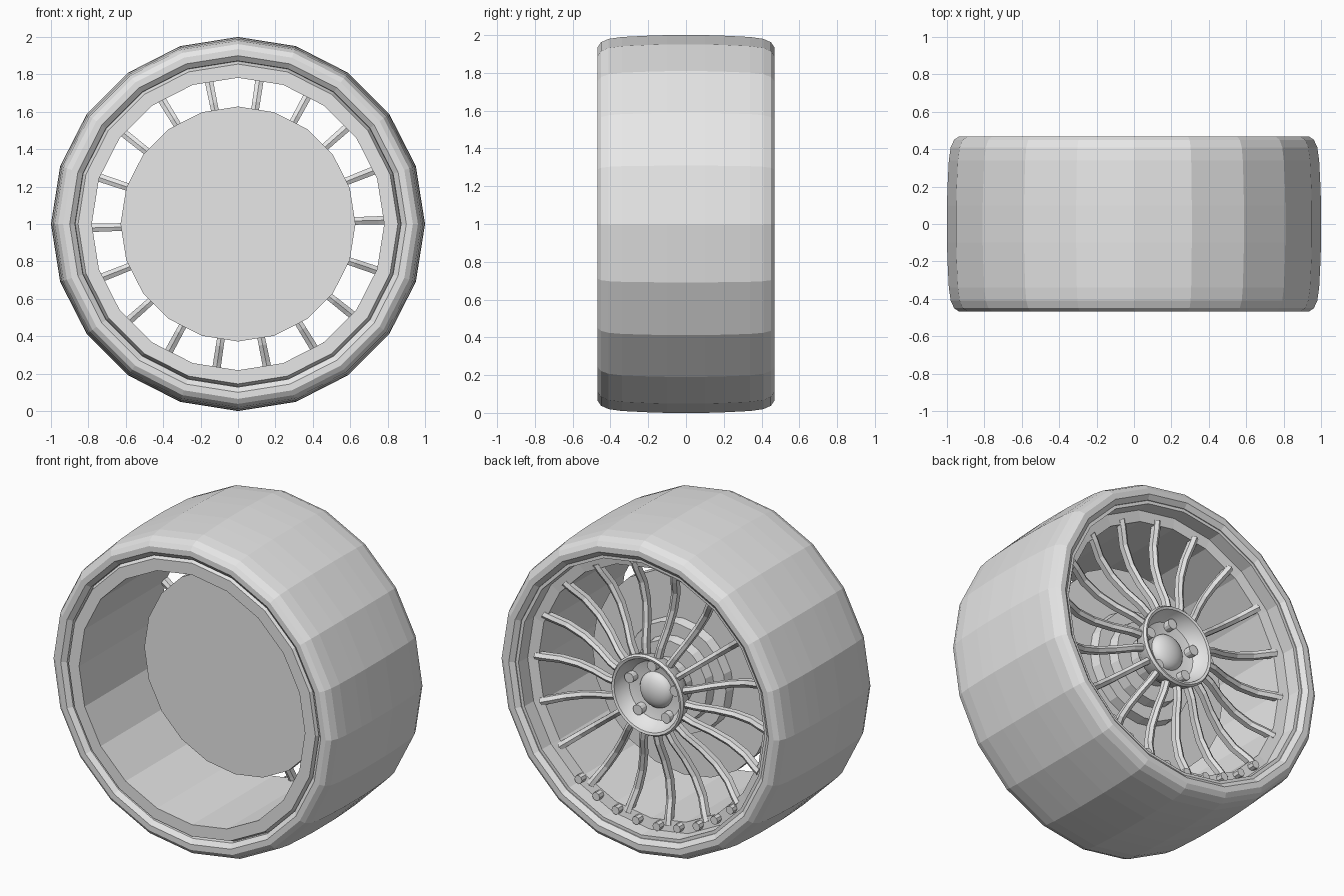
import bpy, bmesh, math
from mathutils import Matrix, Vector

cube = bpy.data.objects.get("Cube")
if cube:
    bpy.data.objects.remove(cube, do_unlink=True)

GREY = (0.8, 0.8, 0.8, 1)
mat = bpy.data.materials.new("plain grey")
mat.use_nodes = True
mat.diffuse_color = GREY
mat.node_tree.nodes["Principled BSDF"].inputs["Base Color"].default_value = GREY

CENTRE = Vector((0, 0, 1))


def finish(name, bm, smooth=False):
    bmesh.ops.recalc_face_normals(bm, faces=bm.faces)
    mesh = bpy.data.meshes.new(name)
    bm.to_mesh(mesh)
    bm.free()
    mesh.materials.append(mat)
    obj = bpy.data.objects.new(name, mesh)
    obj.location = CENTRE
    bpy.context.collection.objects.link(obj)
    if smooth:
        bpy.ops.object.select_all(action='DESELECT')
        obj.select_set(True)
        bpy.context.view_layer.objects.active = obj
        bpy.ops.object.shade_smooth_by_angle(angle=math.radians(35))
    return obj


def lathe(name, profile, sides=20, closed=False, smooth=False):
    """Spin a (radius, y) profile around the wheel axle."""
    bm = bmesh.new()
    pts = [bm.verts.new((r, y, 0)) for r, y in profile]
    pairs = list(zip(pts, pts[1:])) + ([(pts[-1], pts[0])] if closed else [])
    edges = [bm.edges.new(p) for p in pairs]
    bmesh.ops.spin(bm, geom=pts + edges, cent=(0, 0, 0), axis=(0, 1, 0),
                   angle=math.tau, steps=sides, use_merge=False)
    bmesh.ops.remove_doubles(bm, verts=bm.verts, dist=0.0005)
    return finish(name, bm, smooth)


def studs(name, angles, ring, y, radius, depth, sides):
    """Short cylinders along the axle direction, set on a circle."""
    bm = bmesh.new()
    for a in angles:
        place = Matrix.Translation((ring * math.cos(a), y, ring * math.sin(a)))
        bmesh.ops.create_cone(bm, cap_ends=True, segments=sides, radius1=radius,
                              radius2=radius, depth=depth,
                              matrix=place @ Matrix.Rotation(math.pi / 2, 4, 'X'))
    return finish(name, bm)


# Tyre: half a section, mirrored about the middle
half = [(0.87, 0.40), (0.872, 0.445), (0.9, 0.468), (0.935, 0.468), (0.962, 0.45),
        (0.98, 0.41), (0.99, 0.34), (0.997, 0.2), (1.0, 0.1)]
lathe("tyre", [(r, -y) for r, y in half] + half[::-1], closed=True)

# Rim barrel with front lip and the recessed ledge on the outer side
lathe("rim_barrel", [(0.782, -0.455), (0.855, -0.455), (0.87, -0.42), (0.875, -0.36),
                     (0.875, 0.44), (0.852, 0.44), (0.848, 0.355), (0.782, 0.345)],
      closed=True)

# Brake disc with its stepped centre
lathe("brake_disc", [(0, -0.03), (0.628, -0.03), (0.628, 0.03), (0, 0.03)])
lathe("disc_hat", [(0.35, 0.03), (0.34, 0.09), (0.26, 0.09), (0.25, 0.15), (0, 0.15)])
lathe("axle_hub", [(0.15, 0.15), (0.15, 0.29)])

# Hub bowl, centre cap and lug nuts
lathe("hub_bowl", [(0, 0.25), (0.19, 0.25), (0.235, 0.31), (0.25, 0.38), (0.24, 0.395),
                   (0.225, 0.39), (0.21, 0.34), (0.18, 0.305), (0.12, 0.29), (0, 0.29)],
      sides=32, smooth=True)
cap = [(0.112 * math.cos(t), 0.285 + 0.06 * math.sin(t))
       for t in (math.pi / 2 * i / 6 for i in range(7))]
lathe("centre_cap", cap, sides=32, smooth=True)
studs("lug_nuts", [math.radians(90 + 72 * i) for i in range(5)],
      0.165, 0.315, 0.032, 0.05, 12)

# Rim bolts along the lower part of the ledge
studs("rim_bolts", [math.radians(-54 - 10.2 * i) for i in range(9)],
      0.805, 0.365, 0.026, 0.05, 8)

# Eighteen slim spokes: hexagonal section swept along a dished path
path = [(0.225, 0.34, 0.020), (0.31, 0.33, 0.019), (0.42, 0.295, 0.019),
        (0.54, 0.275, 0.020), (0.66, 0.285, 0.021), (0.75, 0.32, 0.022), (0.80, 0.335, 0.022)]
section = [(-1, -0.6), (0, -1), (1, -0.6), (1, 0.7), (0, 1.2), (-1, 0.7)]
bm = bmesh.new()
for k in range(18):
    turn = Matrix.Rotation(math.radians(-1.5 - 20 * k), 4, 'Y')
    rings = [[bm.verts.new(turn @ Vector((r, y + v * 0.026, u * w))) for u, v in section]
             for r, y, w in path]
    for a, b in zip(rings, rings[1:]):
        for i in range(len(section)):
            j = (i + 1) % len(section)
            bm.faces.new((a[i], a[j], b[j], b[i]))
    bm.faces.new(rings[0])
    bm.faces.new(rings[-1])
finish("spokes", bm)
